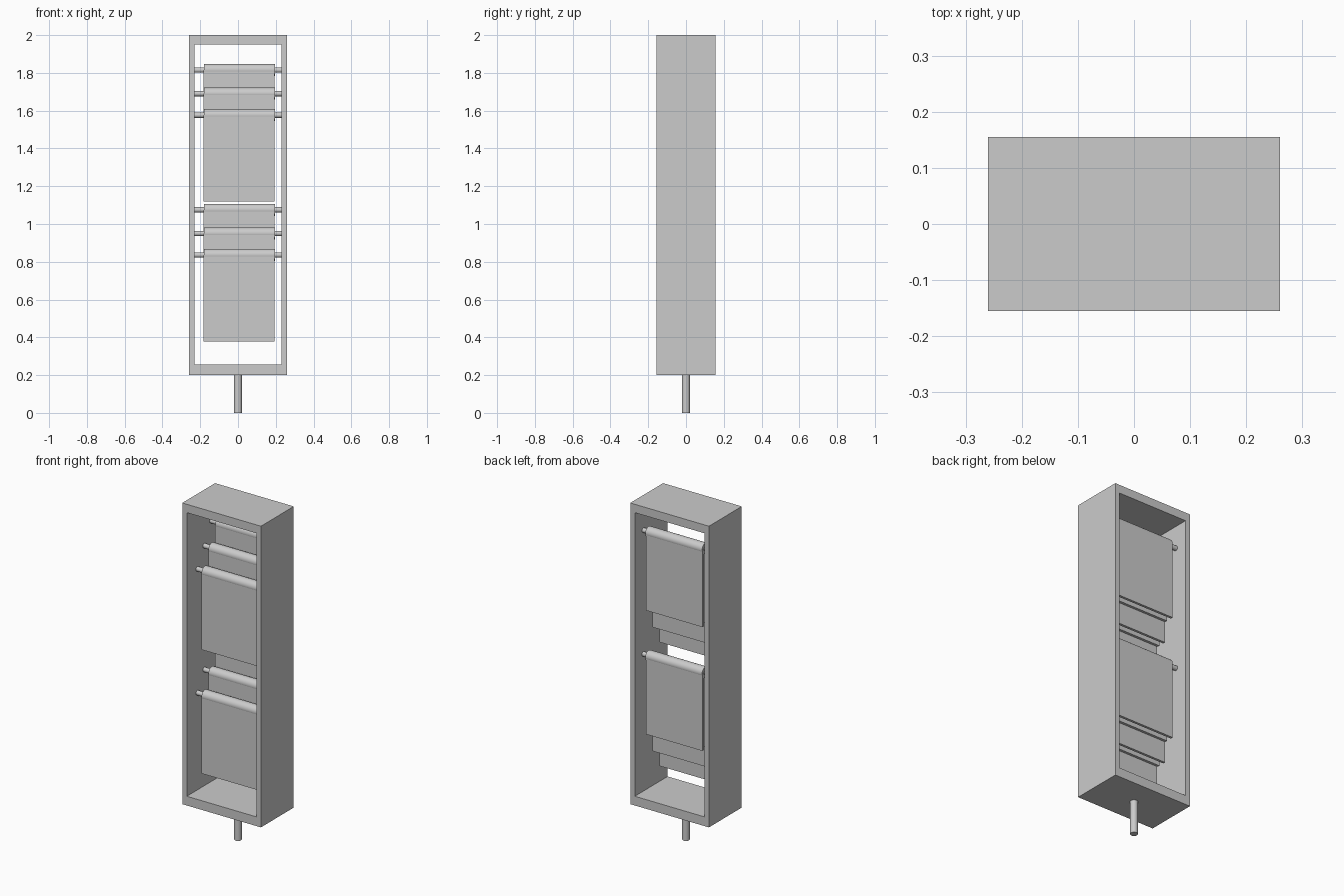
import bpy, bmesh, math

if "Cube" in bpy.data.objects:
    bpy.data.objects.remove(bpy.data.objects["Cube"])


def box(name, x0, x1, y0, y1, z0, z1):
    bpy.ops.mesh.primitive_cube_add(size=1, location=((x0 + x1) / 2, (y0 + y1) / 2, (z0 + z1) / 2))
    ob = bpy.context.object
    ob.name = name
    ob.scale = (x1 - x0, y1 - y0, z1 - z0)
    bpy.ops.object.transform_apply(location=False, rotation=False, scale=True)
    return ob


def cylinder(name, radius, length, location, along_x=False):
    bpy.ops.mesh.primitive_cylinder_add(
        vertices=32, radius=radius, depth=length, location=location,
        rotation=(0, math.pi / 2 if along_x else 0, 0))
    ob = bpy.context.object
    ob.name = name
    bpy.ops.object.shade_smooth_by_angle(angle=math.radians(35))
    return ob


def frame(name, outer, inner, y0, y1):
    """Rectangular ring in the XZ plane, extruded along y."""
    bm = bmesh.new()
    rings = []
    for x, z0, z1 in (outer, inner):
        for y in (y0, y1):
            rings.append([bm.verts.new((a, y, b)) for a, b in ((-x, z0), (x, z0), (x, z1), (-x, z1))])
    of, ob_, inf, inb = rings
    for a, b in ((of, inf), (inf, inb), (inb, ob_), (ob_, of)):
        for i in range(4):
            j = (i + 1) % 4
            bm.faces.new((a[i], a[j], b[j], b[i]))
    bmesh.ops.recalc_face_normals(bm, faces=bm.faces)
    me = bpy.data.meshes.new(name)
    bm.to_mesh(me)
    bm.free()
    ob = bpy.data.objects.new(name, me)
    bpy.context.collection.objects.link(ob)
    return ob


# Open cabinet frame and its stub post
frame("cabinet_frame", (0.26, 0.2, 2.0), (0.23, 0.255, 1.95), -0.155, 0.155)
cylinder("mounting_post", 0.021, 0.2, (0, 0, 0.1))

# Two banks of three stepped rods, each with a draped sheet
R, T, DROP = 0.032, 0.016, 0.458
for bank, dz in (("upper", 0), ("lower", -0.74)):
    for i, (y, z) in enumerate(((-0.055, 1.576), (0.01, 1.69), (0.074, 1.815))):
        z += dz
        tag = f"{bank}_{i + 1}"
        cylinder(f"rod_{tag}", 0.014, 0.46, (0, y, z), True)
        cylinder(f"sheet_fold_{tag}", R, 0.375, (0.0075, y, z), True)
        for side, s in (("front", -1), ("back", 1)):
            ya, yb = sorted((y + s * (R - 0.001), y + s * (R - T)))
            box(f"sheet_{side}_{tag}", -0.182, 0.192, ya, yb, z - DROP, z)
